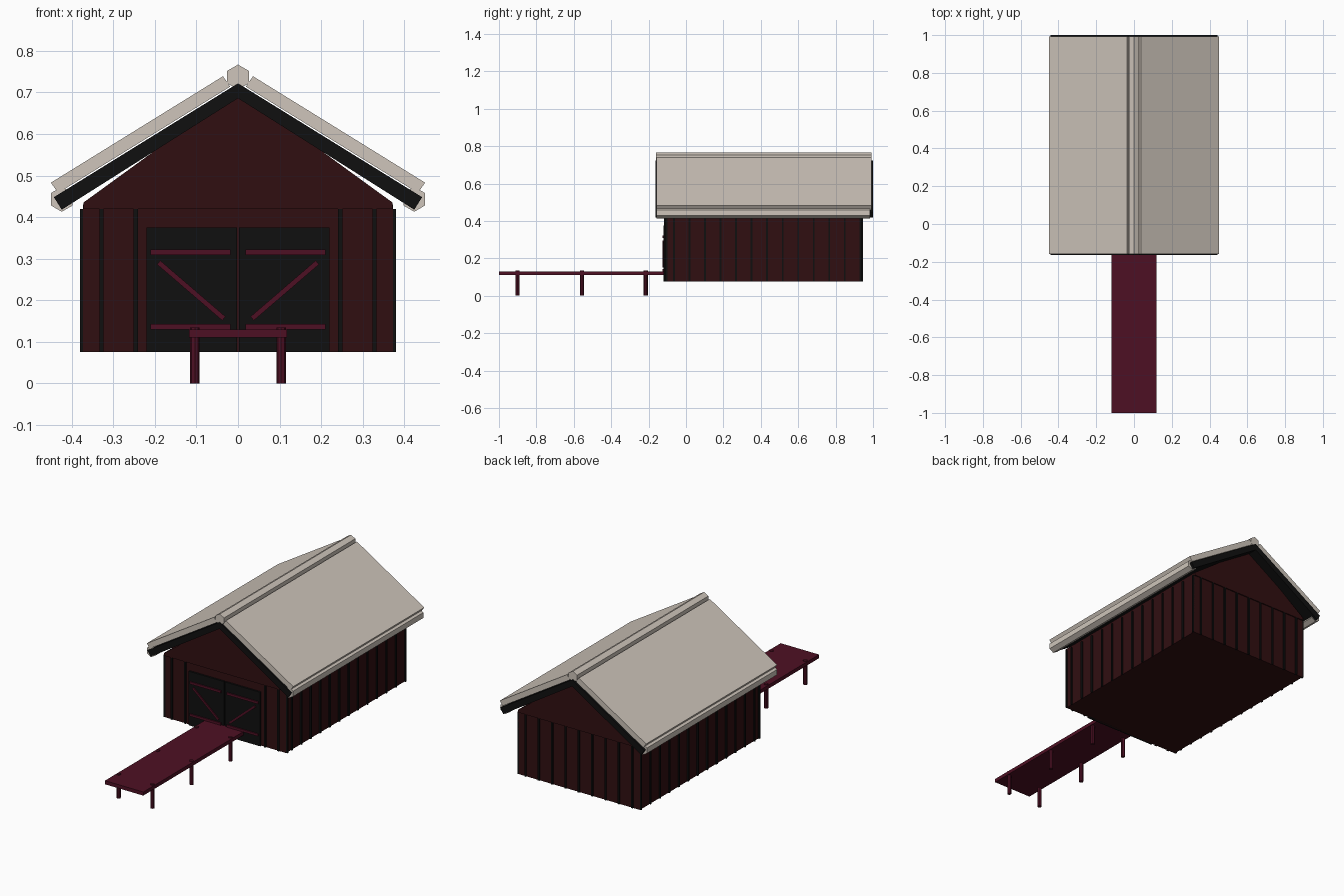
import bpy, math
from mathutils import Matrix

if "Cube" in bpy.data.objects:
    bpy.data.objects.remove(bpy.data.objects["Cube"])


def material(name, rgb):
    m = bpy.data.materials.new(name)
    m.diffuse_color = (*rgb, 1)
    m.use_nodes = True
    m.node_tree.nodes["Principled BSDF"].inputs["Base Color"].default_value = m.diffuse_color
    return m


RED = material("dark_red", (0.030, 0.0046, 0.0055))
BLACK = material("black", (0.005, 0.005, 0.005))
CREAM = material("cream", (0.62, 0.56, 0.495))
MAROON = material("maroon", (0.076, 0.005, 0.017))


def extrude(name, pts, y0, y1, mat):
    """Closed x-z profile extruded along y (points counter-clockwise from the front)."""
    n = len(pts)
    verts = [(x, y0, z) for x, z in pts] + [(x, y1, z) for x, z in pts]
    faces = [tuple(range(n)), tuple(range(2 * n - 1, n - 1, -1))]
    faces += [(i, i + n, (i + 1) % n + n, (i + 1) % n) for i in range(n)]
    me = bpy.data.meshes.new(name)
    me.from_pydata(verts, [], faces)
    me.materials.append(mat)
    ob = bpy.data.objects.new(name, me)
    bpy.context.collection.objects.link(ob)
    return ob


def box(name, x0, x1, y0, y1, z0, z1, mat):
    return extrude(name, [(x0, z0), (x1, z0), (x1, z1), (x0, z1)], y0, y1, mat)


def hexagon(cx, cz, r):
    return [(cx + r * math.sin(-k * math.pi / 3), cz + r * math.cos(k * math.pi / 3))
            for k in range(6)]


def mirrored(pts, s):
    return pts if s > 0 else [(-x, z) for x, z in reversed(pts)]


# Walls and gable block
box("walls", -0.373, 0.373, -0.11, 0.938, 0.075, 0.43, RED)
extrude("gable", [(-0.372, 0.42), (0.372, 0.42), (0.372, 0.435), (0, 0.705), (-0.372, 0.435)],
        -0.118, 0.944, RED)

# Roof: pale covering, dark underlay, gutters and ridge pole
for s, side in ((1, "right"), (-1, "left")):
    extrude("roof_" + side, mirrored([(0.433, 0.458), (0.450, 0.483), (0.036, 0.739), (0.019, 0.714)], s),
            -0.158, 0.993, CREAM)
    extrude("roof_underlay_" + side, mirrored([(0.424, 0.418), (0.443, 0.448), (0, 0.722), (0, 0.686)], s),
            -0.163, 1.0, BLACK)
    extrude("gutter_" + side, hexagon(s * 0.424, 0.443, 0.03), -0.158, 0.985, CREAM)
extrude("ridge_pole", hexagon(0, 0.737, 0.03), -0.16, 0.993, CREAM)

# Battens on the side walls
for i, y in enumerate([-0.105] + [-0.064 + 0.083 * k for k in range(12)] + [0.933]):
    for s in (1, -1):
        a, b = sorted((s * 0.37, s * 0.38))
        box("side_batten", a, b, y - 0.005, y + 0.005, 0.075, 0.42, BLACK)

# Battens on the end walls, leaving room for the doors in front
for k in range(-4, 5):
    x = k * 0.082
    box("back_batten", x - 0.005, x + 0.005, 0.93, 0.945, 0.075, 0.42, BLACK)
    if abs(k) > 2:
        box("front_batten", x - 0.005, x + 0.005, -0.117, -0.1, 0.075, 0.42, BLACK)

# Double doors with rails and diagonal braces
for s, side in ((1, "right"), (-1, "left")):
    a, b = sorted((s * 0.003, s * 0.22))
    box("door_" + side, a, b, -0.12, -0.1, 0.075, 0.375, BLACK)
    a, b = sorted((s * 0.018, s * 0.211))
    for z in (0.130, 0.309):
        box("door_rail_" + side, a, b, -0.126, -0.115, z, z + 0.013, MAROON)
    dx, dz = 0.004, 0.0046
    extrude("door_brace_" + side, mirrored(
        [(0.034 - dx, 0.156 + dz), (0.034 + dx, 0.156 - dz),
         (0.191 + dx, 0.291 - dz), (0.191 - dx, 0.291 + dz)], s), -0.126, -0.115, MAROON)

# Walkway deck on round posts
box("walkway", -0.118, 0.118, -1.0, -0.11, 0.11, 0.13, MAROON)
for y in (-0.9, -0.557, -0.215):
    for x in (-0.104, 0.104):
        bpy.ops.mesh.primitive_cylinder_add(vertices=8, radius=0.011, depth=0.134, location=(x, y, 0.067))
        post = bpy.context.object
        post.name = "walkway_post"
        post.data.materials.append(MAROON)
